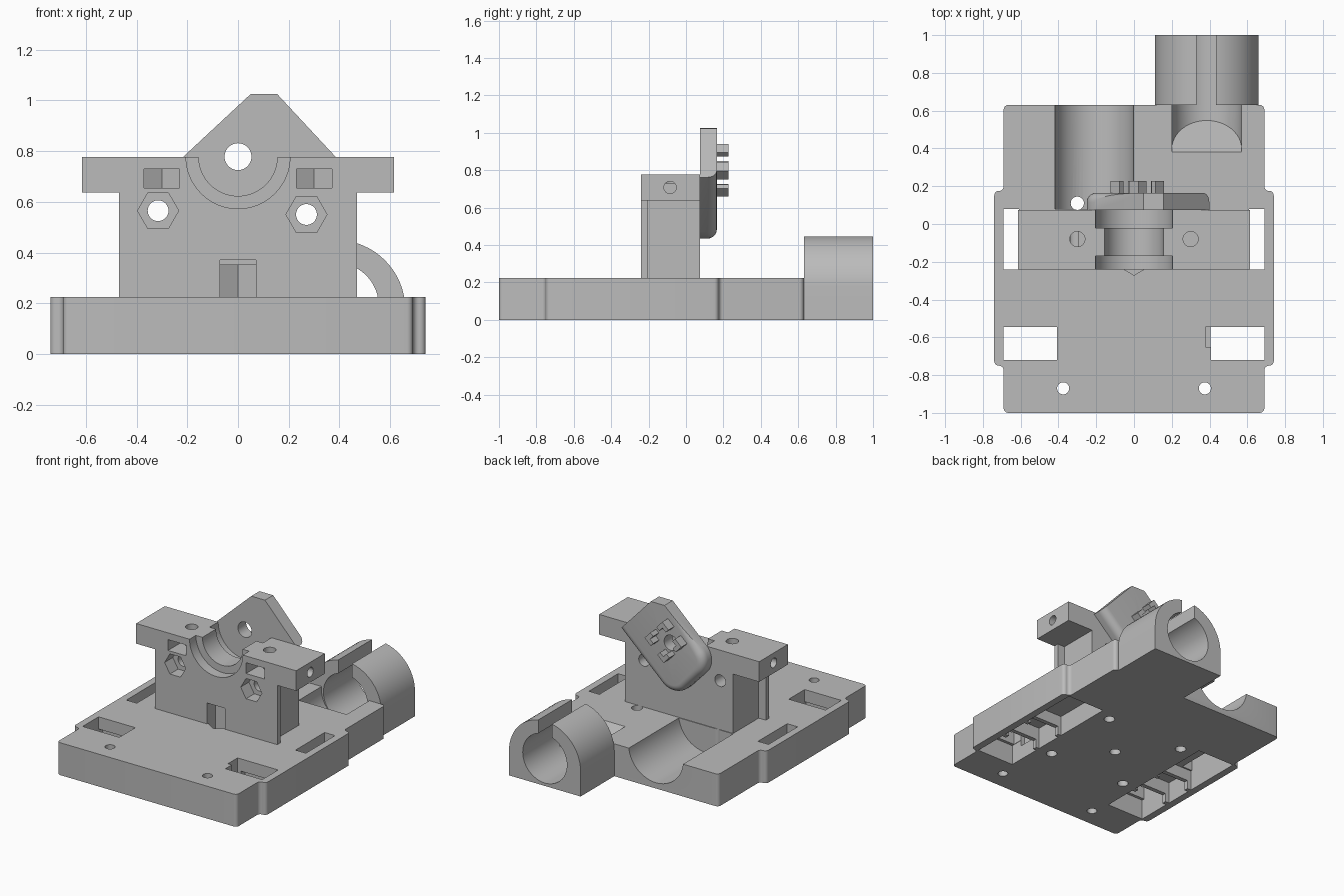
import bpy, bmesh, math
from mathutils import Matrix, Vector

if "Cube" in bpy.data.objects:
    bpy.data.objects.remove(bpy.data.objects["Cube"], do_unlink=True)

grey = bpy.data.materials.new("plain_grey")
grey.use_nodes = True
COLOUR = (0.5, 0.5, 0.5, 1)
grey.diffuse_color = COLOUR
grey.node_tree.nodes["Principled BSDF"].inputs["Base Color"].default_value = COLOUR


def finish(bm, name):
    bmesh.ops.recalc_face_normals(bm, faces=bm.faces)
    mesh = bpy.data.meshes.new(name)
    bm.to_mesh(mesh)
    bm.free()
    mesh.materials.append(grey)
    ob = bpy.data.objects.new(name, mesh)
    bpy.context.collection.objects.link(ob)
    return ob


def box(x0, x1, y0, y1, z0, z1, name="cutter"):
    bm = bmesh.new()
    size = Matrix.Diagonal((x1 - x0, y1 - y0, z1 - z0, 1))
    mid = Matrix.Translation(((x0 + x1) / 2, (y0 + y1) / 2, (z0 + z1) / 2))
    bmesh.ops.create_cube(bm, size=1, matrix=mid @ size)
    return finish(bm, name)


def rod(axis, a, b, start, end, r, sides=40, spin=0):
    """Cylinder or hexagon along an axis; a and b are the other two coordinates."""
    mid = (start + end) / 2
    place = {"x": (mid, a, b), "y": (a, mid, b), "z": (a, b, mid)}[axis]
    turn = {"x": Matrix.Rotation(math.pi / 2, 4, "Y"),
            "y": Matrix.Rotation(math.pi / 2, 4, "X"),
            "z": Matrix.Identity(4)}[axis]
    bm = bmesh.new()
    bmesh.ops.create_cone(bm, cap_ends=True, segments=sides, radius1=r, radius2=r,
                          depth=end - start,
                          matrix=Matrix.Translation(place) @ turn @ Matrix.Rotation(spin, 4, "Z"))
    return finish(bm, "cutter")


def prism(points, direction):
    bm = bmesh.new()
    face = bm.faces.new([bm.verts.new(p) for p in points])
    out = bmesh.ops.extrude_face_region(bm, geom=[face])
    moved = [v for v in out["geom"] if isinstance(v, bmesh.types.BMVert)]
    bmesh.ops.translate(bm, verts=moved, vec=direction)
    return bm


def combine(ob, others, operation="DIFFERENCE"):
    for other in others:
        mod = ob.modifiers.new("cut", "BOOLEAN")
        mod.operation = operation
        mod.solver = "EXACT"
        mod.object = other
        bpy.context.view_layer.objects.active = ob
        bpy.ops.object.modifier_apply(modifier=mod.name)
        bpy.data.objects.remove(other, do_unlink=True)


# Base plate with wider middle
TOP = 0.225
half = [(0.69, -1), (0.69, -0.75), (0.74, -0.75), (0.74, 0.175), (0.69, 0.175), (0.69, 0.63)]
outline = half + [(-x, y) for x, y in reversed(half)]
bm = prism([(x, y, 0) for x, y in outline], (0, 0, TOP))
uprights = [e for e in bm.edges if abs(e.verts[0].co.z - e.verts[1].co.z) > 0.1]
bmesh.ops.bevel(bm, geom=uprights, offset=0.024, segments=5, profile=0.5, affect="EDGES")
base = finish(bm, "base_plate")

# Bearing pockets, slots and screw holes in the base
cuts = []
for s in (-1, 1):
    def side(x0, x1, *rest):
        return box(min(s * x0, s * x1), max(s * x0, s * x1), *rest)
    cuts += [side(0.405, 0.69, -0.74, -0.5, -0.1, 0.14),
             side(0.405, 0.69, -0.47, -0.28, -0.1, 0.15),
             side(0.405, 0.69, -0.25, 0.17, -0.1, 0.14),
             side(0.43, 0.66, -0.52, -0.23, -0.1, 0.06),
             side(0.61, 0.69, -0.24, 0.08, 0.1, 0.3),
             side(0.408, 0.69, -0.72, -0.545, 0.1, 0.3),
             rod("z", s * 0.375, -0.87, -0.1, 0.3, 0.032),
             rod("z", s * 0.3, 0.11, -0.1, 0.3, 0.035),
             rod("z", s * 0.3, -0.47, -0.1, 0.15, 0.035)]
cuts += [box(0.378, 0.5, -0.65, -0.545, 0.1, 0.3),
         rod("z", 0, -0.19, -0.1, 0.3, 0.035),
         rod("z", 0, -0.19, 0.1, 0.3, 0.081, 6),
         rod("y", -0.21, 0.25, 0.08, 0.8, 0.21, 64)]
combine(base, cuts)

# Arched rod clamp at the back
CX, CZ, R = 0.385, 0.175, 0.275
arch = [(CX + R * math.cos(math.pi * i / 32), 0.63, CZ + R * math.sin(math.pi * i / 32))
        for i in range(33)]
clamp = finish(prism(arch + [(CX - R, 0.63, 0), (CX + R, 0.63, 0)], (0, 0.37, 0)), "rod_clamp")
combine(clamp, [rod("y", CX, 0.19, 0.5, 1.1, 0.17, 48),
                box(0.33, 0.435, 0.5, 1.1, 0.25, 0.6)])

# Rod channel in the base with a slanted end
bore = rod("y", CX, 0.205, 0.3, 0.7, 0.185, 48)
for v in bore.data.vertices:
    if v.co.y < 0.5:
        v.co.y = 0.38 + (TOP - v.co.z) * 0.82
combine(base, [bore])

# Upright block: main body, front flange and wide head
block = box(-0.415, 0.415, -0.22, 0.075, TOP, 0.7, "upright_block")
combine(block, [box(-0.47, 0.47, -0.24, -0.205, TOP, 0.7),
                box(-0.615, 0.615, -0.24, 0.075, 0.637, 0.777)], "UNION")

# Stepped cradle, nut traps and bolt holes in the block
AXIS_Z = 0.778
cuts = [rod("y", 0, AXIS_Z, -0.3, -0.17, 0.205, 64),
        rod("y", 0, AXIS_Z, -0.2, 0.05, 0.155, 64),
        rod("y", 0, AXIS_Z, -0.02, 0.2, 0.205, 64),
        rod("z", 0, -0.19, 0.1, 0.35, 0.081, 6),
        box(-0.07, 0.07, -0.3, -0.19, 0.1, 0.37)]
for s in (-1, 1):
    cuts += [rod("z", s * 0.3, -0.08, 0.6, 0.9, 0.04),
             rod("z", s * 0.3, -0.08, 0.655, 0.73, 0.081, 6),
             box(s * 0.3 - 0.07, s * 0.3 + 0.07, -0.3, -0.09, 0.655, 0.73),
             rod("x", -0.085, 0.708, min(s * 0.32, s * 0.7), max(s * 0.32, s * 0.7), 0.033)]
for x, z in ((-0.315, 0.565), (0.27, 0.55)):
    cuts += [rod("y", x, z, -0.3, 0.2, 0.041),
             rod("y", x, z, -0.3, -0.15, 0.081, 6, math.pi / 6)]
combine(block, cuts)

# Tilted back plate: rounded lower corners and softened rear edge
tip = Vector((0.106, 0.075, 1.077))
u = Vector((-0.732, 0, -0.681))
v = Vector((0.681, 0, -0.732))
LONG, WIDE, ROUND = 0.56, 0.43, 0.13
lower = [tip + u * LONG, tip + u * LONG + v * WIDE]
bm = prism([tip + u * 0.077, *lower, tip + v * WIDE, tip + v * 0.072], (0, 0.09, 0))
corners = [e for e in bm.edges if abs(e.verts[0].co.y - e.verts[1].co.y) > 0.05
           and min(((e.verts[0].co - p) * Vector((1, 0, 1)).length).xz.length for p in lower) < 0.01]
bmesh.ops.bevel(bm, geom=corners, offset=ROUND, segments=10, profile=0.5, affect="EDGES")
rim = []
for e in bm.edges:
    mid = (e.verts[0].co + e.verts[1].co) / 2 - tip
    if min(w.co.y for w in e.verts) > 0.16 and (mid.dot(u) > LONG - ROUND or mid.dot(v) > 0.4):
        rim.append(e)
bmesh.ops.bevel(bm, geom=rim, offset=0.05, segments=6, profile=0.5, affect="EDGES")
plate = finish(bm, "back_plate")
combine(plate, [rod("y", 0, AXIS_Z, -0.1, 0.4, 0.053)])

# Four corner posts of the nut holder on the plate
centre = Vector((0.018, 0.155, 0.8))
for i, (a, b) in enumerate(((-1, -1), (-1, 1), (1, -1), (1, 1))):
    ring = [centre + u * a * p + v * b * q
            for p, q in ((0.035, 0.07), (0.035, 0.1), (0.1, 0.1), (0.1, 0.035), (0.07, 0.035), (0.07, 0.07))]
    finish(prism(ring, (0, 0.073, 0)), f"nut_holder_corner_{i + 1}")

# Smooth round walls while keeping edges sharp
bpy.ops.object.select_all(action="DESELECT")
for ob in (base, clamp, block, plate):
    ob.select_set(True)
bpy.context.view_layer.objects.active = base
bpy.ops.object.shade_smooth_by_angle(angle=math.radians(30))
